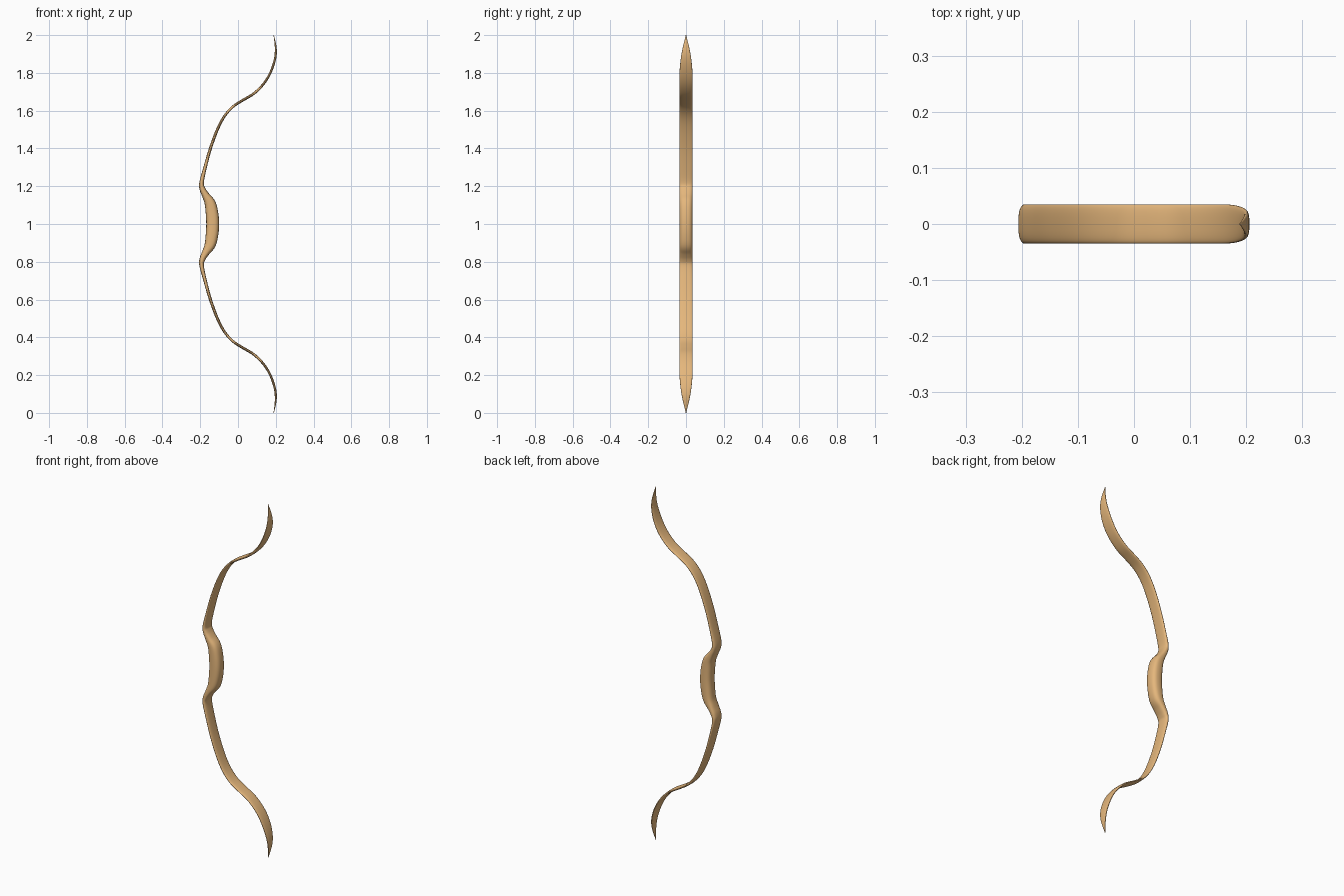
import bpy, bmesh, math
from mathutils import Vector

if "Cube" in bpy.data.objects:
    bpy.data.objects.remove(bpy.data.objects["Cube"])

# Upper half of the bow: (height, centre x, half thickness)
HALF = [(1.0, -.134, .034), (1.06, -.138, .033), (1.11, -.148, .029),
        (1.15, -.170, .020), (1.185, -.188, .0155), (1.22, -.1925, .012),
        (1.30, -.174, .009), (1.40, -.146, .008), (1.50, -.109, .0075),
        (1.57, -.072, .007), (1.62, -.028, .007), (1.655, .025, .007),
        (1.69, .083, .007), (1.74, .134, .0065), (1.80, .171, .006),
        (1.87, .195, .006), (1.93, .200, .005), (2.0, .189, .001)]
keys = [Vector((2 - z, x, t)) for z, x, t in HALF[:0:-1]] + [Vector(k) for k in HALF]


def spline(k, steps):
    # Smooth path through the key points
    out = []
    for i in range(len(k) - 1):
        a, b, c, d = k[max(i - 1, 0)], k[i], k[i + 1], k[min(i + 2, len(k) - 1)]
        for s in range(steps):
            u = s / steps
            out.append(.5 * (2 * b + (c - a) * u + (2 * a - 5 * b + 4 * c - d) * u**2
                             + (3 * b - a - 3 * c + d) * u**3))
    return out + [k[-1]]


def half_width(z):
    # Constant blade width, drawn to a point at both tips
    s = min(1, min(z, 2 - z) / .23)
    return max(.0015, .035 * (1 - (1 - s)**2))


def rounded(v, e):
    return math.copysign(abs(v)**e, v)


path = spline(keys, 5)
N = 28
bm = bmesh.new()
rings = []
for i, (z, x, t) in enumerate(path):
    p, q = path[max(i - 1, 0)], path[min(i + 1, len(path) - 1)]
    normal = Vector((q.x - p.x, 0, -(q.y - p.y))).normalized()
    w = half_width(z)
    ring = []
    for j in range(N):
        a = 2 * math.pi * j / N
        co = (Vector((x, 0, z)) + normal * t * rounded(math.cos(a), .75)
              + Vector((0, w * rounded(math.sin(a), .75), 0)))
        co.z = min(2, max(0, co.z))
        ring.append(bm.verts.new(co))
    rings.append(ring)
for r, s in zip(rings, rings[1:]):
    for j in range(N):
        bm.faces.new((r[j], r[(j + 1) % N], s[(j + 1) % N], s[j]))
bm.faces.new(rings[0])
bm.faces.new(rings[-1])
bmesh.ops.recalc_face_normals(bm, faces=bm.faces)
for f in bm.faces:
    f.smooth = True

# Bow stave
mesh = bpy.data.meshes.new("bow_stave")
bm.to_mesh(mesh)
bm.free()
bow = bpy.data.objects.new("bow_stave", mesh)
bpy.context.collection.objects.link(bow)
wood = bpy.data.materials.new("wood")
wood.diffuse_color = (.78, .47, .2, 1)
wood.use_nodes = True
wood.node_tree.nodes["Principled BSDF"].inputs["Base Color"].default_value = wood.diffuse_color
mesh.materials.append(wood)
